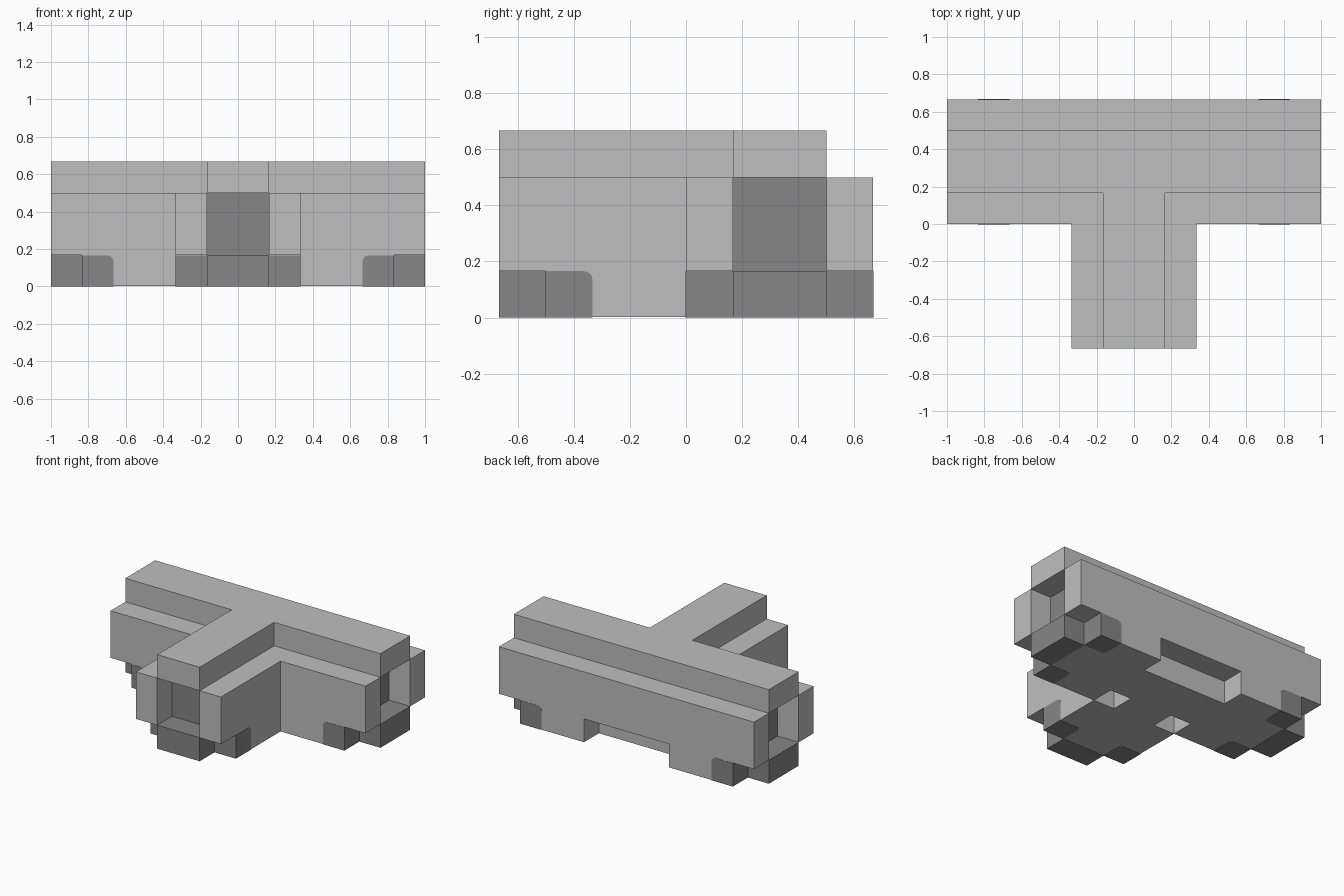
import bpy, bmesh, math
from itertools import product
from mathutils import Matrix, Vector

old = bpy.data.objects.get("Cube")
if old:
    bpy.data.objects.remove(old, do_unlink=True)

U = 1 / 6                      # building unit
PROUD = 0.0015                 # how far inlaid parts stand out
HUB = Matrix.Translation((0, 2 * U, 0))   # centre of the junction


def make_material(name, grey):
    mat = bpy.data.materials.new(name)
    mat.use_nodes = True
    colour = (grey, grey, grey, 1)
    mat.diffuse_color = colour
    bsdf = next(n for n in mat.node_tree.nodes if n.type == 'BSDF_PRINCIPLED')
    bsdf.inputs["Base Color"].default_value = colour
    return mat


light = make_material("light grey", 0.52)
dark = make_material("dark grey", 0.24)


def finish(bm, name, mat, matrix):
    bm.transform(matrix)
    mesh = bpy.data.meshes.new(name)
    bm.to_mesh(mesh)
    bm.free()
    mesh.materials.append(mat)
    obj = bpy.data.objects.new(name, mesh)
    bpy.context.collection.objects.link(obj)
    return obj


def block(x, y, z):
    """Unit cells inside a box given by three ranges."""
    return set(product(range(*x), range(*y), range(*z)))


def skin(cells):
    """Outer surface of a set of unit cells."""
    bm = bmesh.new()
    verts = {}
    for cell in cells:
        for axis, side in product(range(3), (0, 1)):
            beside = list(cell)
            beside[axis] += 2 * side - 1
            if tuple(beside) in cells:
                continue
            ring = []
            for p, q in ((0, 0), (1, 0), (1, 1), (0, 1)):
                co = list(cell)
                co[axis] += side
                co[(axis + 1) % 3] += p
                co[(axis + 2) % 3] += q
                key = tuple(co)
                if key not in verts:
                    verts[key] = bm.verts.new(Vector(key) * U)
                ring.append(verts[key])
            bm.faces.new(ring if side else ring[::-1])
    bmesh.ops.dissolve_limit(bm, angle_limit=math.radians(1),
                             verts=bm.verts[:], edges=bm.edges[:])
    return bm


def box(lo, hi):
    bm = bmesh.new()
    lo, hi = Vector(lo), Vector(hi)
    size = hi - lo
    bmesh.ops.create_cube(bm, size=1, matrix=Matrix.Translation((lo + hi) / 2)
                          @ Matrix.Diagonal((*size, 1)))
    return bm


# Shell: T-shaped body with a narrower rail on top
shell = block((-6, 6), (-2, 2), (0, 3)) | block((-2, 2), (-6, 2), (0, 3))
shell |= block((-6, 6), (-1, 1), (3, 4)) | block((-1, 1), (-6, 1), (3, 4))

# Open sockets and cut lower corners at the three ends
for x in ((5, 6), (-6, -5)):
    shell -= block(x, (-2, 2), (0, 1)) | block(x, (-1, 1), (0, 3))
shell -= block((-2, 2), (-6, -5), (0, 1)) | block((-1, 1), (-6, -5), (0, 3))

# Underside pockets at the inner corners and the notch at the back
for x in ((1, 2), (-2, -1)):
    shell -= block(x, (-2, -1), (0, 1))
shell -= block((-2, 2), (1, 2), (0, 1))

body = skin(shell)
for v in body.verts:
    v.co.z = max(v.co.z, PROUD)
finish(body, "junction_shell", light, HUB)

# Dark connector parts, repeated on each arm
for arm, angle in (("left", 0), ("right", 180), ("front", -90)):
    turn = HUB @ Matrix.Rotation(math.radians(angle), 4, 'Z')

    finish(box((5 * U, -U, 0), (6 * U, U, U)),
           arm + "_connector_block", dark, turn)
    finish(box((5 * U - PROUD, -U, U), (5 * U + PROUD, U, 3 * U)),
           arm + "_socket_back", dark, turn)

    # Feet inlaid in the lower edges, with rounded inner corners
    for label, side in (("a", 1), ("b", -1)):
        inner, outer = side * U, side * (2 * U + PROUD)
        top = U - PROUD
        foot = box((4 * U, min(inner, outer), 0),
                   (5 * U + PROUD, max(inner, outer), top))
        rounded = []
        for e in foot.edges:
            behind = all(v.co.x < 4.5 * U for v in e.verts)
            upper = all(v.co.z > top / 2 for v in e.verts)
            inside = all(abs(v.co.y) < 1.5 * U for v in e.verts)
            if behind and (upper or inside):
                rounded.append(e)
        bmesh.ops.bevel(foot, geom=rounded, offset=0.03, segments=4,
                        profile=0.5, affect='EDGES')
        finish(foot, f"{arm}_foot_{label}", dark, turn)
